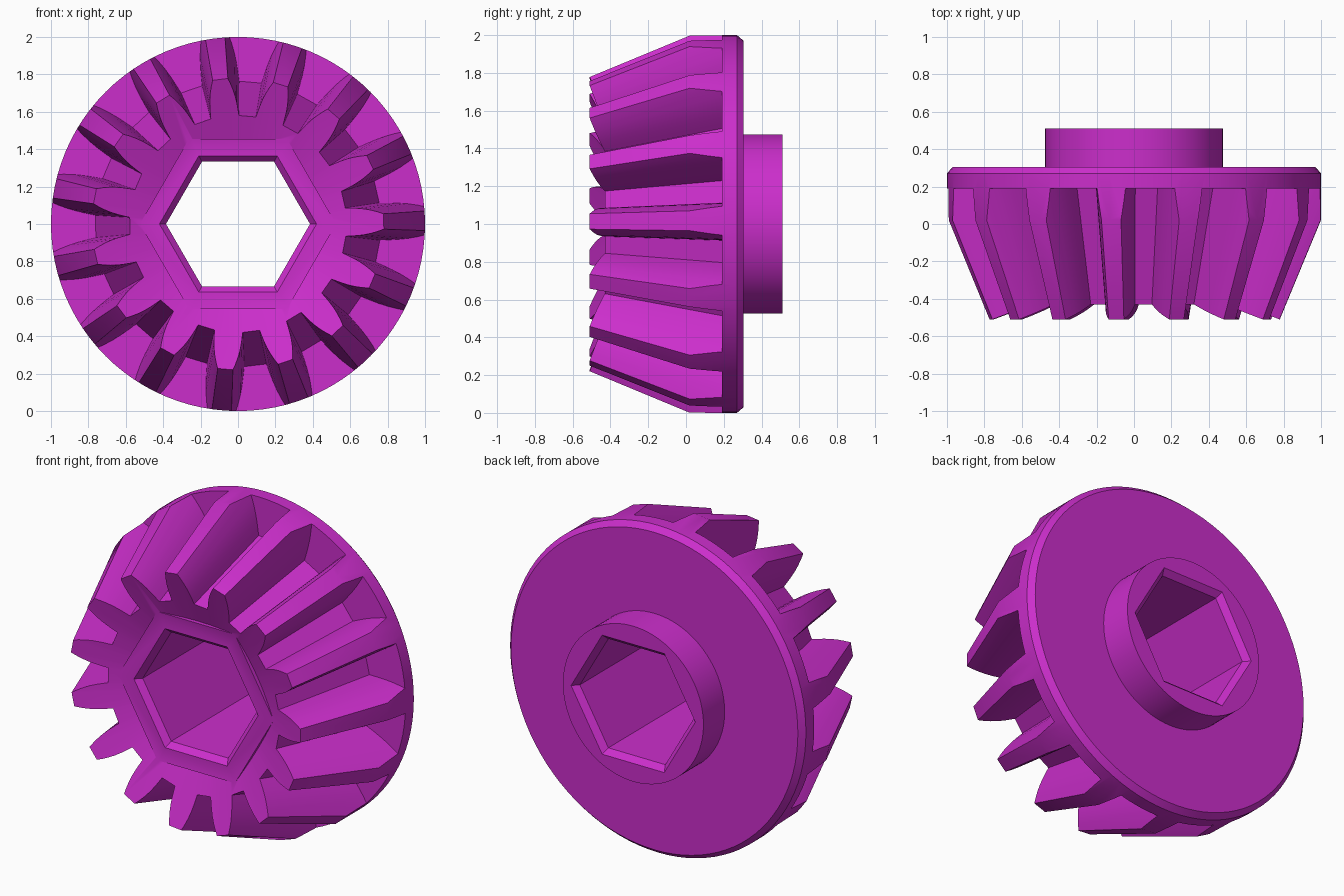
import bpy, bmesh, math

if "Cube" in bpy.data.objects:
    bpy.data.objects.remove(bpy.data.objects["Cube"])

TEETH, PHASE, APEX = 15, math.radians(1), -2.39

mat = bpy.data.materials.new("magenta plastic")
mat.diffuse_color = (0.60, 0.027, 0.60, 1)
mat.use_nodes = True
mat.node_tree.nodes["Principled BSDF"].inputs["Base Color"].default_value = mat.diffuse_color


def loft(name, rings):
    """Closed solid through equal-length rings of (radius, angle, y)."""
    bm = bmesh.new()
    loops = [[bm.verts.new((r * math.cos(a), y, 1 + r * math.sin(a))) for r, a, y in ring]
             for ring in rings]
    n = len(loops[0])
    for p, q in zip(loops, loops[1:]):
        for i in range(n):
            j = (i + 1) % n
            bm.faces.new((p[i], p[j], q[j], q[i]))
    bm.faces.new(loops[0])
    bm.faces.new(loops[-1])
    bmesh.ops.recalc_face_normals(bm, faces=bm.faces)
    me = bpy.data.meshes.new(name)
    bm.to_mesh(me)
    bm.free()
    me.materials.append(mat)
    ob = bpy.data.objects.new(name, me)
    bpy.context.collection.objects.link(ob)
    return ob


def prism(name, profile, sides):
    """Solid with a regular cross-section along y, from (radius, y) pairs."""
    return loft(name, [[(r, 2 * math.pi * i / sides, y) for i in range(sides)]
                       for r, y in profile])


def combine(ob, tool, op):
    m = ob.modifiers.new(op, 'BOOLEAN')
    m.operation, m.object, m.solver = op, tool, 'EXACT'
    bpy.context.view_layer.objects.active = ob
    bpy.ops.object.modifier_apply(modifier=m.name)
    bpy.data.objects.remove(tool, do_unlink=True)


def cone_y(r):
    """Dished front face."""
    return -0.43 - (r - 0.58) * 0.4


# Tooth outline at the small end: (radius, half width), rising flank then mirrored
flank = [(0.58, 0.076), (0.61, 0.075), (0.645, 0.073), (0.68, 0.069),
         (0.715, 0.062), (0.75, 0.052), (0.78, 0.041)]
outline = []
for k in range(TEETH):
    c = PHASE + k * 2 * math.pi / TEETH
    outline += [(r, c - w / r) for r, w in flank]
    outline += [(r, c + w / r) for r, w in reversed(flank)]

# Toothed body: tapers towards the apex, ends buried in the back plate
inner = [(0.40, a, cone_y(0.40)) for r, a in outline]
front = [(r, a, cone_y(r)) for r, a in outline]
back = []
for r, a in outline:
    s = (0.25 - APEX) / (cone_y(r) - APEX)
    back.append((r * s, a, 0.25))
gear = loft("bevel_gear", [inner, front, back])

# Back plate and hub, trimmed by the turned outer envelope
combine(gear, prism("plate", [(1.2, 0.19), (1.2, 0.6)], 96), 'UNION')
combine(gear, prism("envelope", [(1.0, -0.7), (1.0, 0.27), (0.97, 0.305),
                                 (0.475, 0.305), (0.475, 0.51)], 96), 'INTERSECT')

# Hexagonal collar on the front, then the chamfered hexagonal bore
combine(gear, prism("collar", [(0.525, -0.405), (0.525, -0.2)], 6), 'UNION')
combine(gear, prism("bore", [(0.455, -0.44), (0.385, -0.37), (0.385, 0.475),
                             (0.455, 0.545)], 6), 'DIFFERENCE')

bpy.ops.object.select_all(action='DESELECT')
gear.select_set(True)
bpy.context.view_layer.objects.active = gear
bpy.ops.object.shade_smooth_by_angle(angle=math.radians(25))
